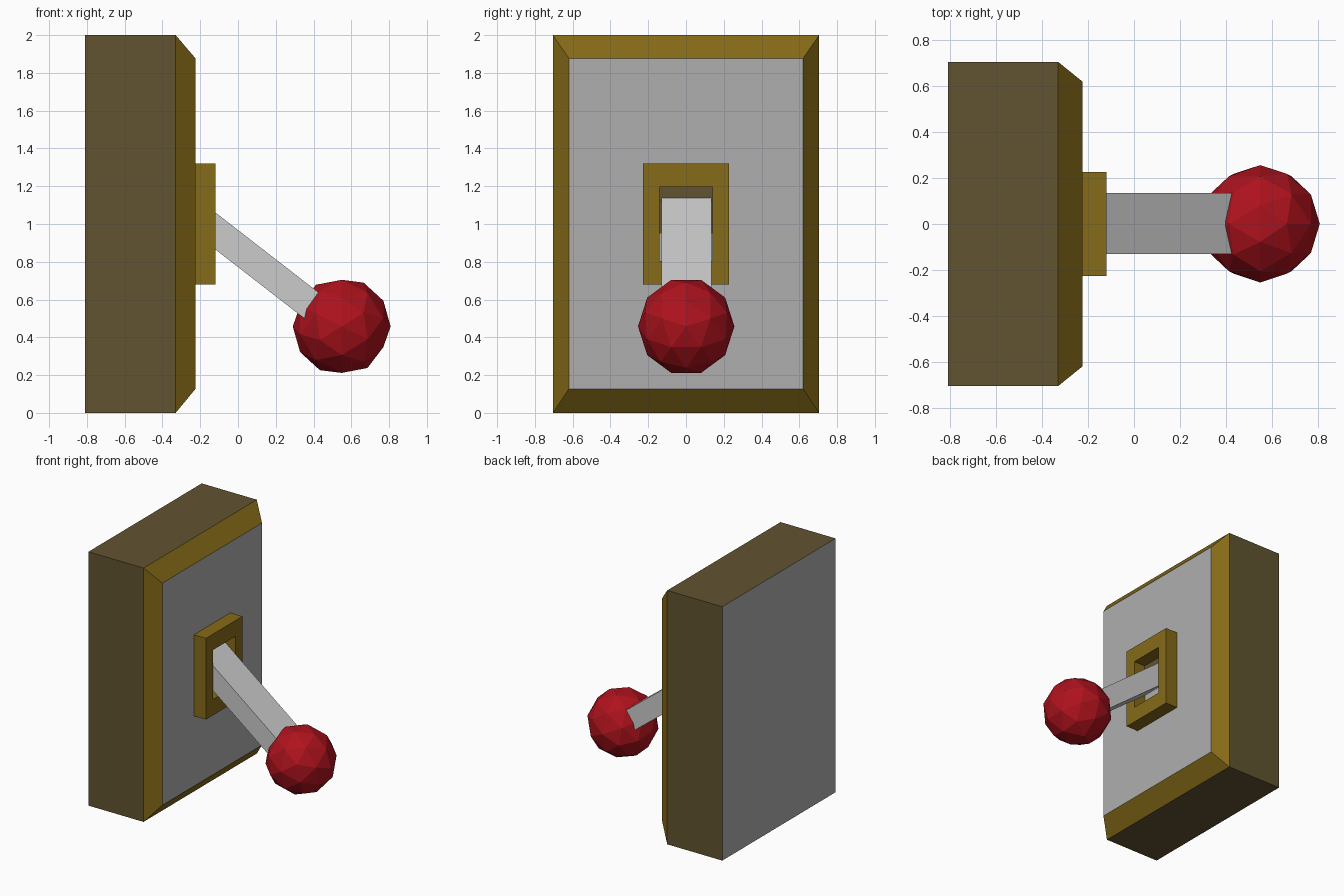
import bpy, bmesh
from math import radians, atan2, hypot
from mathutils import Matrix

if "Cube" in bpy.data.objects:
    bpy.data.objects.remove(bpy.data.objects["Cube"])


def mat(name, rgb):
    m = bpy.data.materials.new(name)
    m.diffuse_color = (*rgb, 1)
    m.use_nodes = True
    m.node_tree.nodes["Principled BSDF"].inputs["Base Color"].default_value = m.diffuse_color
    return m


BROWN = mat("dark_brown", (0.12, 0.087, 0.03))
GOLD = mat("gold_brown", (0.24, 0.145, 0.009))
GREY = mat("panel_grey", (0.43, 0.43, 0.43))
RED = mat("red", (0.42, 0.006, 0.012))


def finish(name, bm, mats=()):
    bmesh.ops.recalc_face_normals(bm, faces=bm.faces)
    me = bpy.data.meshes.new(name)
    bm.to_mesh(me)
    bm.free()
    for m in mats:
        me.materials.append(m)
    ob = bpy.data.objects.new(name, me)
    bpy.context.collection.objects.link(ob)
    return ob


def ring(bm, x, hy, z0, z1):
    """Rectangle of vertices facing along x."""
    return [bm.verts.new((x, y, z)) for y, z in
            ((-hy, z0), (hy, z0), (hy, z1), (-hy, z1))]


def bridge(bm, a, b, index=0):
    for i in range(4):
        j = (i + 1) % 4
        bm.faces.new((a[i], a[j], b[j], b[i])).material_index = index


# wall block: brown sides, gold chamfer, grey front and back
bm = bmesh.new()
back = ring(bm, -0.81, 0.705, 0, 2)
edge = ring(bm, -0.33, 0.705, 0, 2)
front = ring(bm, -0.225, 0.62, 0.127, 1.877)
bridge(bm, back, edge, 0)
bridge(bm, edge, front, 1)
for r in (back, front):
    bm.faces.new(r).material_index = 2
finish("base_block", bm, (BROWN, GOLD, GREY))

# raised frame around the slot
bm = bmesh.new()
rings = [ring(bm, x, hy, z0, z1) for x, hy, z0, z1 in (
    (-0.225, 0.227, 0.68, 1.32), (-0.12, 0.227, 0.68, 1.32),
    (-0.12, 0.14, 0.805, 1.195), (-0.225, 0.14, 0.805, 1.195))]
for i in range(4):
    bridge(bm, rings[i], rings[(i + 1) % 4])
finish("slot_frame", bm, (GOLD,))

# dark floor in the upper part of the slot
bm = bmesh.new()
a = ring(bm, -0.228, 0.14, 0.95, 1.195)
b = ring(bm, -0.22, 0.14, 0.95, 1.195)
bridge(bm, a, b)
bm.faces.new(a)
bm.faces.new(b)
finish("slot_floor", bm, (BROWN,))

# slanted lever arm from inside the block to the knob
x0, z0, x1, z1 = -0.29, 1.095, 0.52, 0.467
length = hypot(x1 - x0, z1 - z0)
bm = bmesh.new()
bmesh.ops.create_cube(bm, size=1)
bmesh.ops.scale(bm, vec=(length, 0.265, 0.155), verts=bm.verts)
arm = finish("lever_arm", bm)
arm.matrix_world = (Matrix.Translation(((x0 + x1) / 2, 0.002, (z0 + z1) / 2))
                    @ Matrix.Rotation(atan2(z0 - z1, x1 - x0), 4, 'Y'))

# faceted knob
bm = bmesh.new()
bmesh.ops.create_icosphere(bm, subdivisions=2, radius=0.259)
bmesh.ops.scale(bm, vec=(1, 0.985, 1), verts=bm.verts)
knob = finish("lever_knob", bm, (RED,))
knob.matrix_world = (Matrix.Translation((0.549, 0.001, 0.458))
                     @ Matrix.Rotation(radians(26.57), 4, 'Y'))
